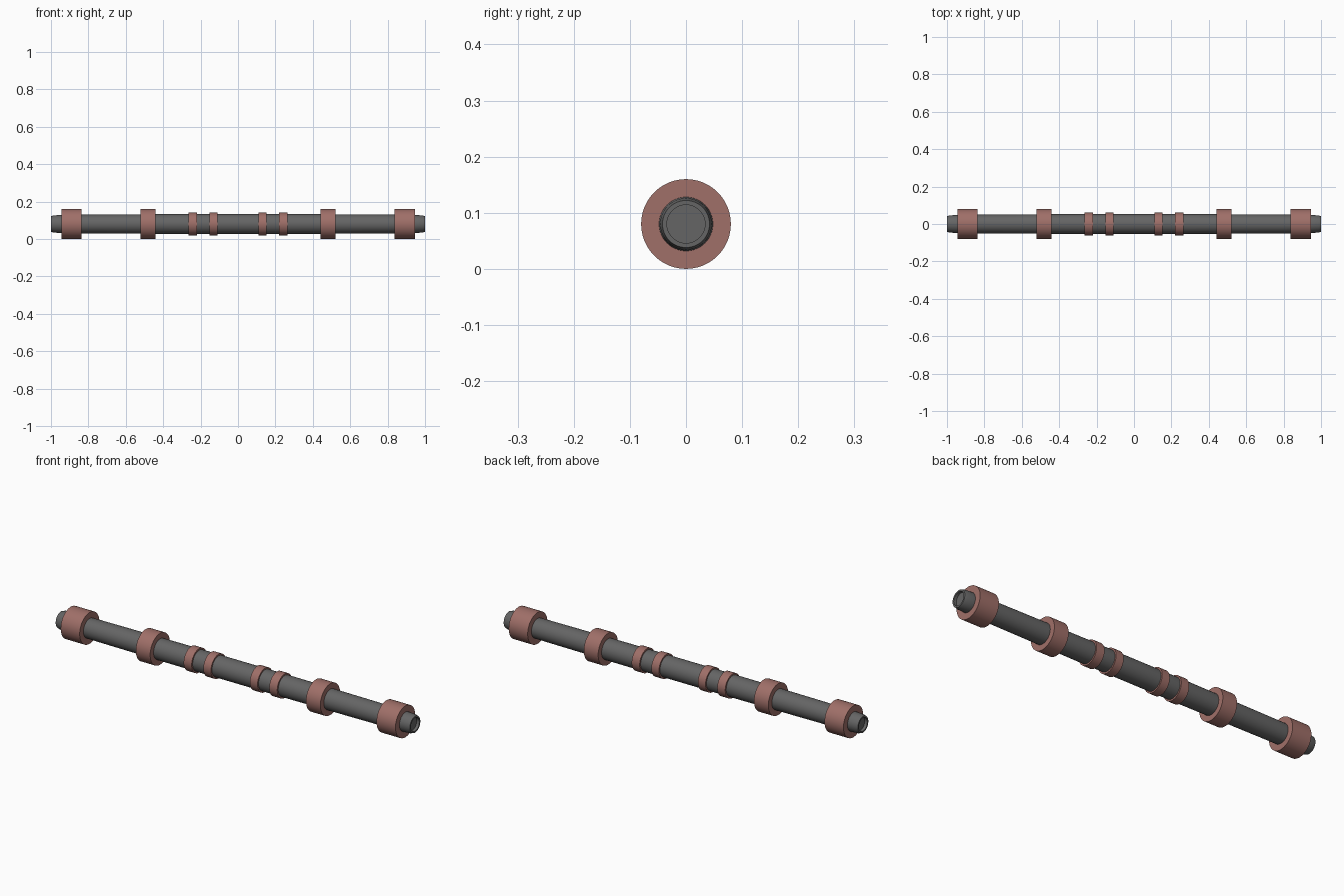
import bpy, bmesh, math

if "Cube" in bpy.data.objects:
    bpy.data.objects.remove(bpy.data.objects["Cube"])

AXIS_Z = 0.08   # height of the bar's axis
SIDES = 48


def material(name, rgb):
    m = bpy.data.materials.new(name)
    m.diffuse_color = (*rgb, 1)
    m.use_nodes = True
    m.node_tree.nodes["Principled BSDF"].inputs["Base Color"].default_value = m.diffuse_color
    return m


grey = material("dark grey metal", (0.13, 0.13, 0.13))
clay = material("dusty red rubber", (0.35, 0.16, 0.14))


def lathe(name, profile, mat, closed=False):
    """Revolve (x, radius) points round the x axis; closed joins last ring to first."""
    bm = bmesh.new()
    rings = []
    for x, r in profile:
        rings.append([bm.verts.new((x, r * math.cos(a), AXIS_Z + r * math.sin(a)))
                      for a in (2 * math.pi * i / SIDES for i in range(SIDES))])
    pairs = list(zip(rings, rings[1:]))
    if closed:
        pairs.append((rings[-1], rings[0]))
    else:
        bm.faces.new(rings[0])
        bm.faces.new(rings[-1])
    for a, b in pairs:
        for i in range(SIDES):
            j = (i + 1) % SIDES
            bm.faces.new((a[i], a[j], b[j], b[i]))
    bmesh.ops.recalc_face_normals(bm, faces=bm.faces)
    me = bpy.data.meshes.new(name)
    bm.to_mesh(me)
    bm.free()
    me.materials.append(mat)
    ob = bpy.data.objects.new(name, me)
    bpy.context.collection.objects.link(ob)
    bpy.ops.object.select_all(action='DESELECT')
    ob.select_set(True)
    bpy.context.view_layer.objects.active = ob
    bpy.ops.object.shade_smooth_by_angle(angle=math.radians(30))
    return ob


# Shaft: slightly thicker in the middle, tapered tips with shallow recessed ends
half = [(0.30, 0.053), (0.80, 0.050), (0.945, 0.048), (0.985, 0.046), (1.0, 0.042),
        (1.0, 0.034), (0.985, 0.034)]
lathe("shaft", [(-x, r) for x, r in reversed(half)] + half, grey)

# Collars: (name, inner x, outer x, radius), mirrored to both sides
collars = [("end_collar", 0.838, 0.945, 0.08),
           ("middle_collar", 0.44, 0.521, 0.08),
           ("outer_ring", 0.219, 0.264, 0.061),
           ("inner_ring", 0.11, 0.153, 0.061)]
for name, x0, x1, r in collars:
    for side, s in (("left", -1), ("right", 1)):
        lathe(f"{name}_{side}",
              [(s * x0, 0.046), (s * x0, r), (s * x1, r), (s * x1, 0.046)], clay, True)
